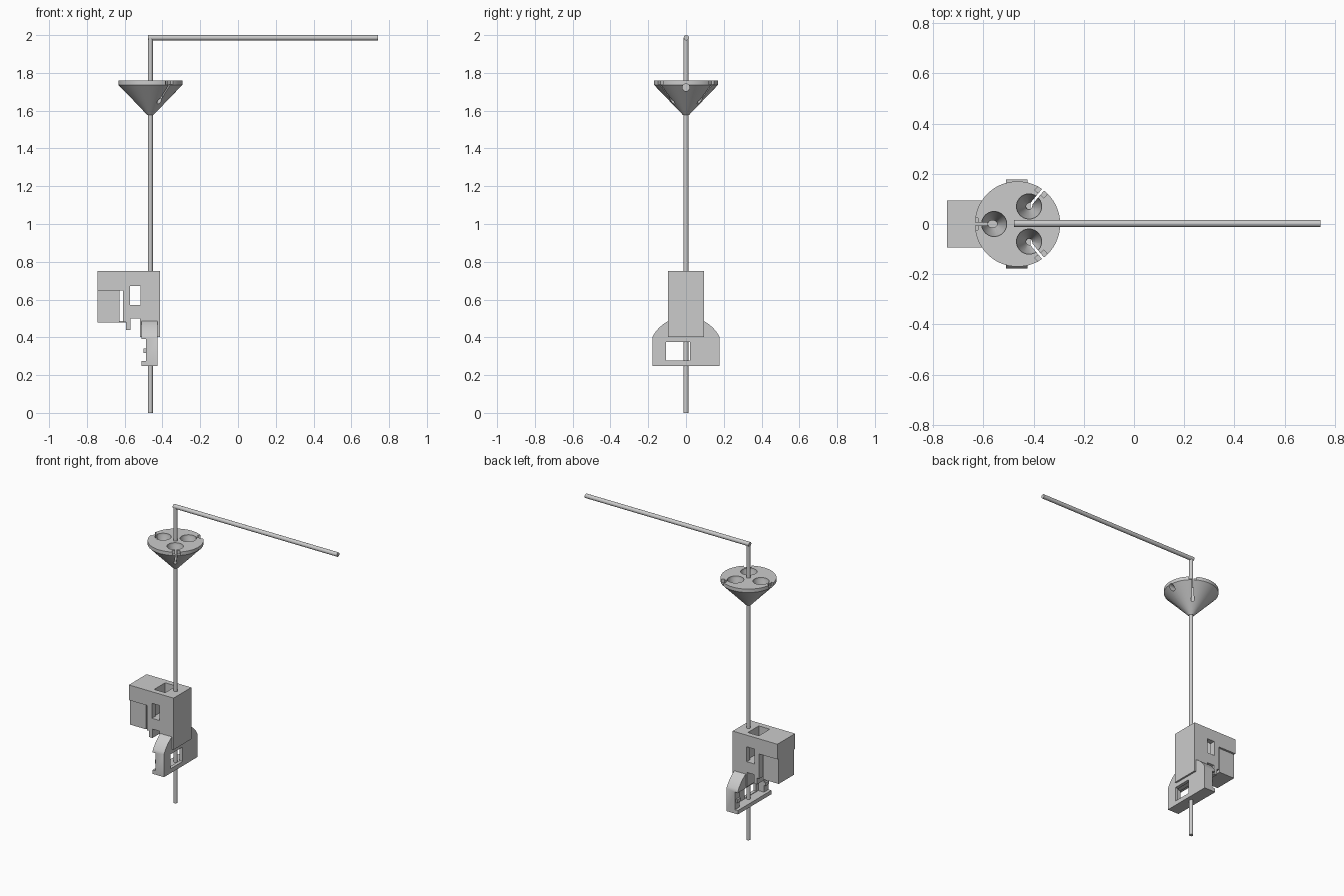
import bpy, bmesh, math
from mathutils import Vector, Matrix

if "Cube" in bpy.data.objects:
    bpy.data.objects.remove(bpy.data.objects["Cube"])

CX = -0.464  # axis of the upright rod


def finish(name, bm):
    bmesh.ops.recalc_face_normals(bm, faces=bm.faces[:])
    me = bpy.data.meshes.new(name)
    bm.to_mesh(me)
    bm.free()
    ob = bpy.data.objects.new(name, me)
    bpy.context.collection.objects.link(ob)
    return ob


def prism(name, pts, direction):
    """Extrude a closed outline of 3D points along a vector."""
    bm = bmesh.new()
    face = bm.faces.new([bm.verts.new(p) for p in pts])
    ext = bmesh.ops.extrude_face_region(bm, geom=[face])
    moved = [v for v in ext["geom"] if isinstance(v, bmesh.types.BMVert)]
    bmesh.ops.translate(bm, vec=Vector(direction), verts=moved)
    return finish(name, bm)


def box(name, x0, x1, y0, y1, z0, z1):
    return prism(name, [(x0, y0, z0), (x1, y0, z0), (x1, y1, z0), (x0, y1, z0)], (0, 0, z1 - z0))


def lathe(name, profile, center, n=64):
    """Stack rings of (radius, z) about a vertical axis and cap both ends."""
    bm = bmesh.new()
    rings = []
    for r, z in profile:
        rings.append([bm.verts.new((center[0] + r * math.cos(2 * math.pi * i / n),
                                    center[1] + r * math.sin(2 * math.pi * i / n), z)) for i in range(n)])
    for a, b in zip(rings, rings[1:]):
        for i in range(n):
            j = (i + 1) % n
            bm.faces.new((a[i], a[j], b[j], b[i]))
    bm.faces.new(rings[0])
    bm.faces.new(rings[-1])
    return finish(name, bm)


def along_x(name, r, x0, x1, y, z, n=24):
    ob = lathe(name, [(r, 0), (r, x1 - x0)], (0, 0), n)
    ob.data.transform(Matrix.Translation((x0, y, z)) @ Matrix.Rotation(math.pi / 2, 4, 'Y'))
    return ob


def boolean(ob, cutters, op='DIFFERENCE'):
    for c in cutters:
        m = ob.modifiers.new("cut", 'BOOLEAN')
        m.operation, m.object, m.solver = op, c, 'EXACT'
    bpy.context.view_layer.update()
    me = bpy.data.meshes.new_from_object(ob.evaluated_get(bpy.context.evaluated_depsgraph_get()))
    ob.modifiers.clear()
    ob.data = me
    for c in cutters:
        bpy.data.objects.remove(c)


def smooth(ob):
    bpy.ops.object.select_all(action='DESELECT')
    ob.select_set(True)
    bpy.context.view_layer.objects.active = ob
    bpy.ops.object.shade_smooth_by_angle(angle=math.radians(30))


# Upright rod and the long arm at its top
rod = lathe("upright_rod", [(0.013, 0), (0.013, 1.988)], (CX, 0), 24)
arm = along_x("top_arm", 0.014, CX - 0.013, 0.742, 0.002, 1.986)

# Conical holder with three funnel pockets, each with a radial slot and rim notch
holder = lathe("cone_holder", [(0.016, 1.577), (0.17, 1.737), (0.17, 1.76)], (CX, 0))
cuts = []
for hx, hy, deg in ((-0.557, 0, 180), (-0.418, 0.07, 50), (-0.418, -0.07, -50)):
    cuts.append(lathe("funnel_cut", [(0.009, 1.56), (0.012, 1.655), (0.05, 1.745), (0.05, 1.78)], (hx, hy), 40))
    turn = Matrix.Translation((hx, hy, 0)) @ Matrix.Rotation(math.radians(deg), 4, 'Z')
    slot = box("slot_cut", 0, 0.14, -0.005, 0.005, 1.55, 1.79)
    notch = box("notch_cut", 0.064, 0.14, -0.024, 0.024, 1.738, 1.79)
    for c in (slot, notch):
        c.data.transform(turn)
        cuts.append(c)
cuts.append(along_x("side_hole_cut", 0.019, CX + 0.05, CX + 0.3, 0, 1.723))
boolean(holder, cuts)

# Drive housing: stepped side outline, with a top shaft and a side window
outline = [(-0.745, 0.75), (-0.413, 0.75), (-0.413, 0.403), (-0.518, 0.403), (-0.518, 0.50),
           (-0.57, 0.50), (-0.57, 0.44), (-0.594, 0.44), (-0.594, 0.482), (-0.61, 0.482),
           (-0.61, 0.648), (-0.745, 0.648)]
housing = prism("drive_housing", [(x, -0.094, z) for x, z in outline], (0, 0.188, 0))
boolean(housing, [box("shaft_cut", -0.582, -0.50, -0.058, 0.058, 0.57, 0.8),
                  box("window_cut", -0.573, -0.517, -0.2, 0.2, 0.572, 0.672)])
motor = box("motor_block", -0.745, -0.627, -0.08, 0.08, 0.478, 0.65)
lip = box("housing_lip", -0.627, -0.594, -0.05, 0.05, 0.478, 0.487)

# Lower bracket: domed plate with a channel, hollow back and offset window
R, zc = 0.2, 0.31
arc = [(R * math.sin(a), zc + R * math.cos(a))
       for a in (math.radians(62.9 - 125.8 * i / 32) for i in range(33))]
dome = [(-0.178, 0.248), (0.178, 0.248)] + arc
bracket = prism("lower_bracket", [(-0.51, y, z) for y, z in dome], (0.085, 0, 0))
boolean(bracket, [box("channel_cut", -0.6, -0.488, -0.3, 0.3, 0.274, 0.392),
                  box("hollow_cut", -0.6, -0.447, -0.13, 0.13, 0.274, 0.385),
                  box("window_cut", -0.6, -0.3, -0.107, 0.02, 0.278, 0.375),
                  box("top_trim_cut", -0.6, -0.3, -0.09, 0.09, 0.488, 0.6)])
for s in (-1, 1):
    box("bracket_nub", -0.5, -0.485, s * 0.15 - 0.018, s * 0.15 + 0.018, 0.318, 0.34)

for ob in (rod, arm, holder, bracket):
    smooth(ob)
